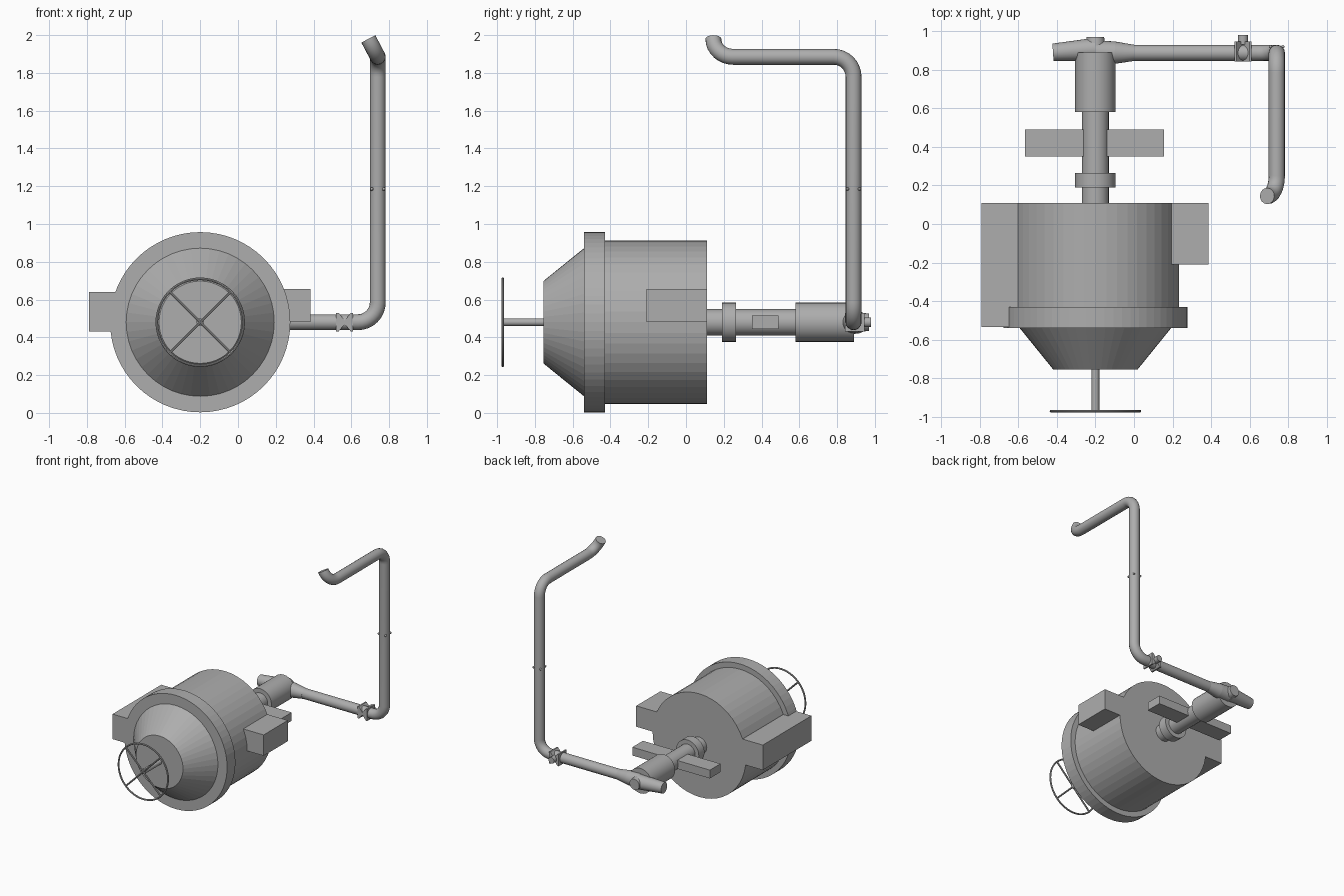
import bpy, bmesh, math
from mathutils import Vector

if "Cube" in bpy.data.objects:
    bpy.data.objects.remove(bpy.data.objects["Cube"])

grey = bpy.data.materials.new("plain grey")
grey.diffuse_color = (0.42, 0.42, 0.42, 1)
grey.use_nodes = True
grey.node_tree.nodes["Principled BSDF"].inputs["Base Color"].default_value = grey.diffuse_color
CX, CZ = -0.2, 0.48          # drum axis runs along y


def add(name, bm, smooth=False):
    bmesh.ops.recalc_face_normals(bm, faces=bm.faces)
    me = bpy.data.meshes.new(name)
    bm.to_mesh(me)
    bm.free()
    ob = bpy.data.objects.new(name, me)
    bpy.context.collection.objects.link(ob)
    me.materials.append(grey)
    if smooth:
        bpy.ops.object.select_all(action='DESELECT')
        ob.select_set(True)
        bpy.context.view_layer.objects.active = ob
        bpy.ops.object.shade_smooth_by_angle(angle=math.radians(35))
    return ob


def rod(name, a, b, r1, r2=None, n=24, smooth=True):
    """Capped cylinder or cone from a to b."""
    a, b = Vector(a), Vector(b)
    d = b - a
    bm = bmesh.new()
    bmesh.ops.create_cone(bm, cap_ends=True, segments=n, radius1=r1,
                          radius2=r1 if r2 is None else r2, depth=d.length)
    m = d.to_track_quat('Z', 'Y').to_matrix().to_4x4()
    m.translation = (a + b) / 2
    bm.transform(m)
    return add(name, bm, smooth)


def axial(name, y0, y1, r1, r2=None, n=24, smooth=True):
    return rod(name, (CX, y0, CZ), (CX, y1, CZ), r1, r2, n, smooth)


def prism(name, pts, y0, y1):
    """Outline in x,z extruded along y."""
    bm = bmesh.new()
    f = bm.faces.new([bm.verts.new((x, y0, z)) for x, z in pts])
    g = bmesh.ops.extrude_face_region(bm, geom=[f])
    bmesh.ops.translate(bm, vec=(0, y1 - y0, 0),
                        verts=[v for v in g["geom"] if isinstance(v, bmesh.types.BMVert)])
    return add(name, bm)


def box(name, x0, x1, y0, y1, z0, z1):
    return prism(name, [(x0, z0), (x1, z0), (x1, z1), (x0, z1)], y0, y1)


def tube(name, pts, r, cyclic=False, res=6):
    """Round tube swept along points."""
    cu = bpy.data.curves.new(name, 'CURVE')
    cu.dimensions = '3D'
    cu.bevel_depth, cu.bevel_resolution, cu.use_fill_caps = r, res, True
    s = cu.splines.new('POLY')
    s.points.add(len(pts) - 1)
    for p, q in zip(s.points, pts):
        p.co = (*q, 1)
    s.use_cyclic_u = cyclic
    s.use_smooth = True
    cu.materials.append(grey)
    ob = bpy.data.objects.new(name, cu)
    bpy.context.collection.objects.link(ob)
    bpy.ops.object.select_all(action='DESELECT')
    ob.select_set(True)
    bpy.context.view_layer.objects.active = ob
    bpy.ops.object.convert(target='MESH')
    bpy.ops.object.shade_smooth_by_angle(angle=math.radians(35))


def rounded(pts, rad, n=8):
    """Replace each right-angle corner with an arc."""
    pts = [Vector(p) for p in pts]
    out = [pts[0]]
    for a, c, b in zip(pts, pts[1:], pts[2:]):
        u, v = (a - c).normalized() * rad, (b - c).normalized() * rad
        for i in range(n + 1):
            t = i / n * math.pi / 2
            out.append(c + u * (1 - math.sin(t)) + v * (1 - math.cos(t)))
    return out + [pts[-1]]


# drum body, front flange and nose cone
axial("drum", -0.43, 0.11, 0.433, n=48, smooth=False)
axial("front_flange", -0.54, -0.43, 0.477, n=64, smooth=False)
axial("nose_cone", -0.755, -0.54, 0.218, 0.392, n=48, smooth=False)

# side boxes
box("left_box", -0.79, -0.58, -0.535, 0.11, 0.43, 0.64)
box("right_box", 0.15, 0.385, -0.21, 0.11, 0.48, 0.655)

# hand wheel
axial("wheel_shaft", -0.97, -0.75, 0.02, n=16)
R = 0.23
tube("wheel_rim", [(CX + R * math.cos(i * math.pi / 24), -0.97, CZ + R * math.sin(i * math.pi / 24))
                   for i in range(48)], 0.007, True, 2)
for i, a in enumerate((math.pi / 4, -math.pi / 4)):
    dx, dz = R * math.cos(a), R * math.sin(a)
    rod(f"wheel_spoke_{i}", (CX - dx, -0.97, CZ - dz), (CX + dx, -0.97, CZ + dz), 0.007, n=8)

# rear shaft, collar, sleeve and cross bar
axial("rear_shaft", 0.10, 0.60, 0.07)
axial("shaft_collar", 0.19, 0.265, 0.105)
axial("rear_sleeve", 0.58, 0.89, 0.105)
box("cross_bar", -0.565, 0.155, 0.35, 0.49, 0.445, 0.515)

# pipe joint behind the sleeve
axial("joint_nub", 0.86, 0.97, 0.06, 0.045)
rod("joint_left_arm", (-0.42, 0.89, CZ), (-0.2, 0.905, CZ), 0.045, 0.06)
rod("joint_right_arm", (-0.2, 0.89, CZ), (-0.1, 0.888, CZ), 0.062, 0.058)
rod("joint_reducer", (-0.1, 0.888, CZ), (0.0, 0.887, CZ), 0.058, 0.042)

# long bent pipe
PY = 0.887
tube("bent_pipe", rounded([(-0.1, PY, CZ), (0.74, PY, CZ), (0.74, PY, 1.885),
                           (0.74, 0.145, 1.885), (0.69, 0.145, 1.98)], 0.105), 0.042)

# valve with notched body and cap
prism("valve_body", [(0.52, 0.43), (0.532, 0.43), (0.565, 0.47), (0.598, 0.43), (0.61, 0.43),
                     (0.61, 0.53), (0.598, 0.53), (0.565, 0.49), (0.532, 0.53), (0.52, 0.53)],
      0.842, 0.945)
rod("valve_cap", (0.565, 0.93, CZ), (0.565, 0.98, CZ), 0.026, n=16)

# small bolts round the upright pipe
for i in range(4):
    a = math.pi / 4 + i * math.pi / 2
    bm = bmesh.new()
    bmesh.ops.create_uvsphere(bm, u_segments=8, v_segments=6, radius=0.009)
    bmesh.ops.translate(bm, verts=bm.verts,
                        vec=(0.74 + 0.045 * math.cos(a), PY + 0.045 * math.sin(a), 1.185))
    add(f"pipe_bolt_{i}", bm, True)
